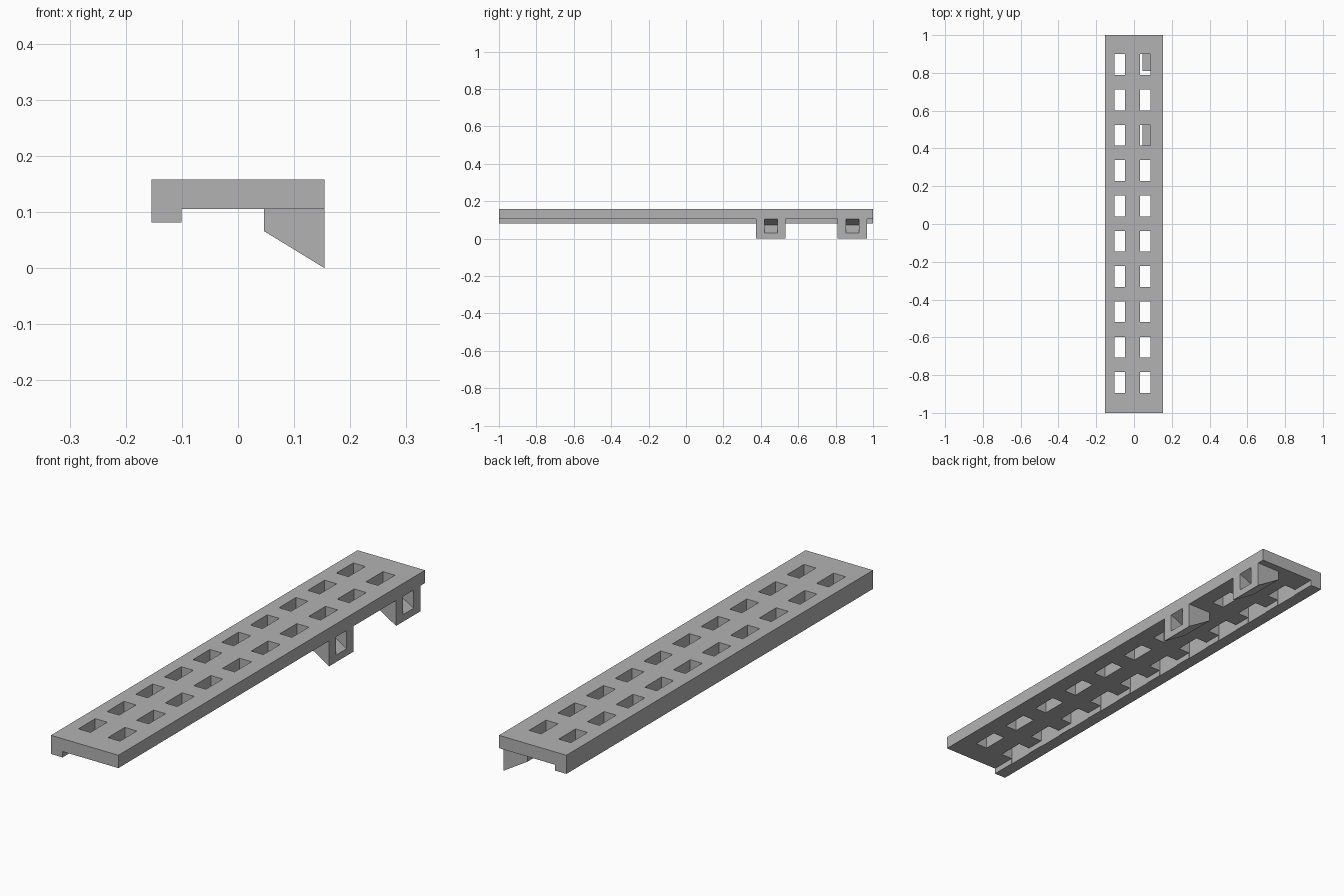
import bpy
import bmesh

cube = bpy.data.objects.get("Cube")
if cube:
    bpy.data.objects.remove(cube, do_unlink=True)

grey = bpy.data.materials.new("plain grey")
grey.use_nodes = True
GREY = (0.45, 0.45, 0.45, 1)
grey.diffuse_color = GREY
grey.node_tree.nodes["Principled BSDF"].inputs["Base Color"].default_value = GREY

HALF_X, HALF_Y = 0.154, 1.0
UNDERSIDE, TOP = 0.105, 0.158


def add_prism(bm, profile, y0, y1):
    """Extrude an (x, z) profile along y."""
    face = bm.faces.new([bm.verts.new((x, y0, z)) for x, z in profile])
    out = bmesh.ops.extrude_face_region(bm, geom=[face])["geom"]
    moved = [v for v in out if isinstance(v, bmesh.types.BMVert)]
    bmesh.ops.translate(bm, verts=moved, vec=(0, y1 - y0, 0))


def make_object(name, prisms):
    bm = bmesh.new()
    for prism in prisms:
        add_prism(bm, *prism)
    bmesh.ops.recalc_face_normals(bm, faces=bm.faces)
    mesh = bpy.data.meshes.new(name)
    bm.to_mesh(mesh)
    bm.free()
    mesh.materials.append(grey)
    obj = bpy.data.objects.new(name, mesh)
    bpy.context.collection.objects.link(obj)
    return obj


def cut(obj, prisms):
    """Subtract prisms from the object and discard the cutter."""
    cutter = make_object("cutter", prisms)
    cutter.hide_render = True
    mod = obj.modifiers.new("cut", "BOOLEAN")
    mod.operation = "DIFFERENCE"
    mod.solver = "EXACT"
    mod.object = cutter
    bpy.context.view_layer.objects.active = obj
    bpy.ops.object.modifier_apply(modifier=mod.name)
    bpy.data.objects.remove(cutter, do_unlink=True)


# Long plate with a lip along its right edge
plate = make_object("perforated_plate", [([
    (-HALF_X, 0.081), (-0.101, 0.081), (-0.101, UNDERSIDE),
    (HALF_X, UNDERSIDE), (HALF_X, TOP), (-HALF_X, TOP)], -HALF_Y, HALF_Y)])

# Two rows of ten rectangular holes
holes = []
for x in (-0.103, 0.032):
    for i in range(10):
        y = 0.844 - i * 0.187
        holes.append(([(x, 0), (x + 0.055, 0), (x + 0.055, 0.2), (x, 0.2)],
                      y - 0.055, y + 0.055))
cut(plate, holes)

# Two wedge brackets under the left edge, each with a tapered pocket
for name, y in (("front_bracket", 0.454), ("rear_bracket", 0.89)):
    bracket = make_object(name, [([
        (0.046, 0.066), (HALF_X, 0), (HALF_X, UNDERSIDE), (0.046, UNDERSIDE)],
        y - 0.079, y + 0.079)])
    cut(bracket, [([(0.084, 0.072), (0.16, 0.0255), (0.16, 0.107)],
                   y - 0.035, y + 0.035)])
